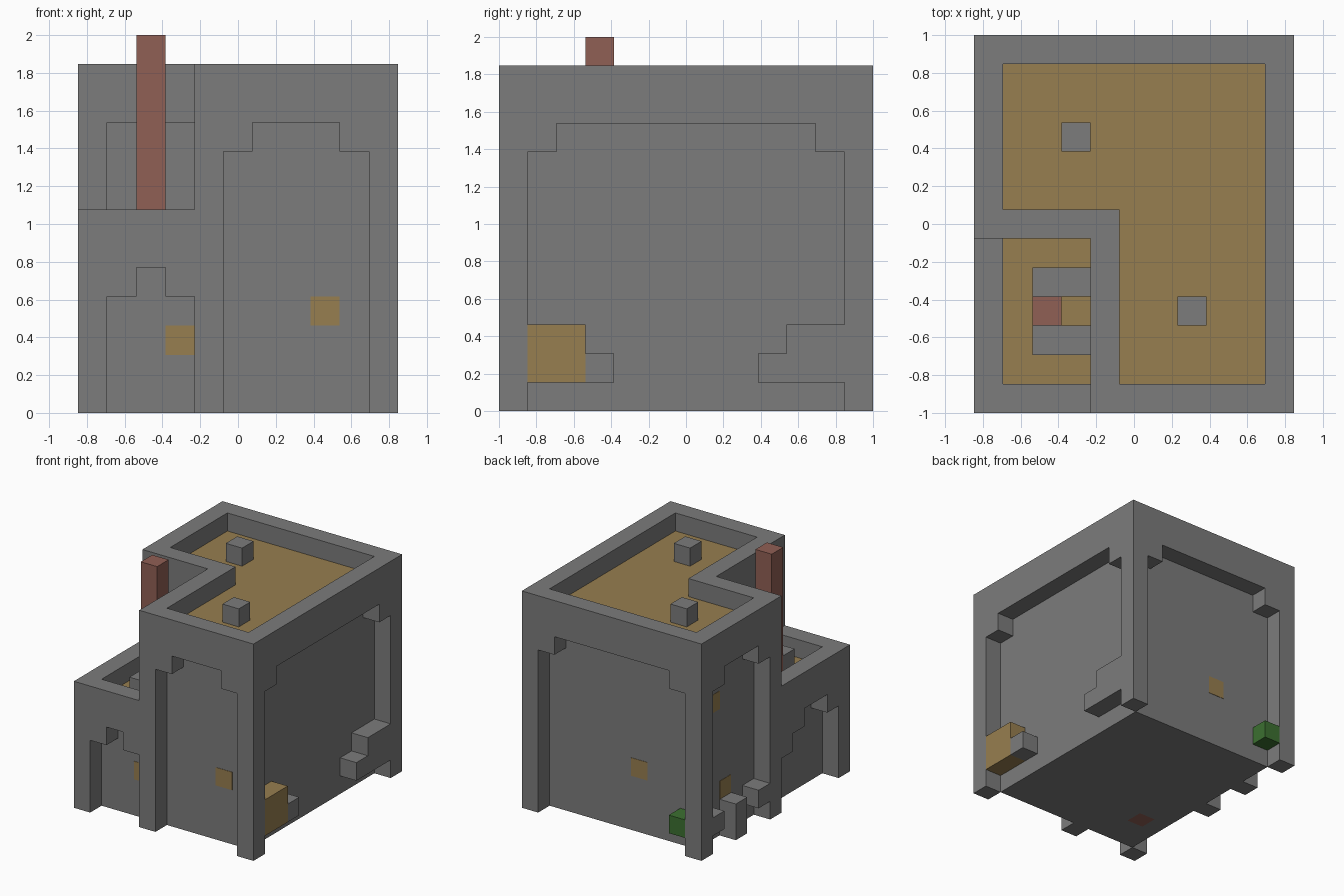
import bpy
import bmesh
from itertools import product
from mathutils import Vector

U = 2 / 13                      # edge length of one building block
ORIGIN = Vector((5.5, 6.5, 0))

cube = bpy.data.objects.get("Cube")
if cube:
    bpy.data.objects.remove(cube)


def material(name, rgb):
    m = bpy.data.materials.new(name)
    m.use_nodes = True
    m.diffuse_color = (*rgb, 1)
    m.node_tree.nodes["Principled BSDF"].inputs["Base Color"].default_value = (*rgb, 1)
    return m


STONE = material("grey stone", (0.2, 0.2, 0.2))
TIMBER = material("tan timber", (0.31, 0.21, 0.08))
BRICK = material("red brick", (0.28, 0.115, 0.09))
LEAF = material("green leaf", (0.045, 0.16, 0.03))


def cells(boxes):
    """All grid cells covered by (low corner, high corner) boxes."""
    return {c for lo, hi in boxes for c in product(*map(range, lo, hi))}


def finish(name, bm, mat):
    bmesh.ops.recalc_face_normals(bm, faces=bm.faces)
    mesh = bpy.data.meshes.new(name)
    bm.to_mesh(mesh)
    bm.free()
    mesh.materials.append(mat)
    ob = bpy.data.objects.new(name, mesh)
    bpy.context.collection.objects.link(ob)
    return ob


def blocks(name, mat, add, cut=()):
    """Outer skin of the added boxes minus the cut boxes."""
    solid = cells(add) - cells(cut)
    bm = bmesh.new()
    verts = {}

    def vert(p):
        key = tuple(p)
        if key not in verts:
            verts[key] = bm.verts.new((Vector(key) - ORIGIN) * U)
        return verts[key]

    for c in solid:
        for axis, side in product(range(3), (0, 1)):
            near = list(c)
            near[axis] += 2 * side - 1
            if tuple(near) in solid:
                continue
            a, b = (axis + 1) % 3, (axis + 2) % 3
            ring = []
            for da, db in ((0, 0), (1, 0), (1, 1), (0, 1)):
                p = list(c)
                p[axis] += side
                p[a] += da
                p[b] += db
                ring.append(vert(p))
            bm.faces.new(ring if side else ring[::-1])
    bmesh.ops.dissolve_limit(bm, angle_limit=0.01, verts=bm.verts, edges=bm.edges)
    return finish(name, bm, mat)


def plate(name, mat, cell, axis, side):
    """Thin flat panel lying on one side of a wall cell."""
    bm = bmesh.new()
    bmesh.ops.create_cube(bm, size=U)
    centre = (Vector(cell) + Vector((0.5, 0.5, 0.5)) - ORIGIN) * U
    centre[axis] += side * U / 2
    for v in bm.verts:
        v.co[axis] *= 0.04
        v.co += centre
    return finish(name, bm, mat)


def arch(axis, depth, lo, hi, top):
    """Recess one block deep with stepped upper corners."""
    def box(a, b, z):
        if axis == 0:
            return (depth, a, 0), (depth + 1, b, z)
        return (a, depth, 0), (b, depth + 1, z)
    return [box(lo, hi, top - 1), box(lo + 1, hi - 1, top)]


# Tall house: L-shaped plan with roof well and arched wall recesses
well = [((1, 7, 10), (10, 12, 12)), ((5, 1, 10), (10, 7, 12))]
upper_recess = [((1, 6, 6), (4, 7, 10)), ((4, 1, 6), (5, 6, 10))]
blocks("tall_house_walls", STONE,
       [((0, 6, 0), (11, 13, 12)), ((4, 0, 0), (11, 6, 12))],
       well + upper_recess
       + arch(1, 0, 5, 10, 10) + arch(1, 12, 1, 10, 10)
       + arch(0, 10, 1, 12, 10) + arch(0, 0, 7, 12, 10))
blocks("tall_roof_deck", TIMBER,
       [((1, 7, 10), (10, 12, 11)), ((5, 1, 10), (10, 7, 11))])

# Low wing with its own roof well and recesses
flue = ((2, 3, 0), (3, 4, 13))
blocks("low_wing_walls", STONE, [((0, 0, 0), (4, 6, 7))],
       [((1, 1, 5), (4, 6, 7)), flue]
       + arch(1, 0, 1, 4, 5)
       + [((0, 1, 0), (1, 6, 3)), ((0, 1, 0), (1, 5, 4)), ((0, 2, 0), (1, 4, 5))])
blocks("low_roof_deck", TIMBER, [((1, 1, 5), (4, 6, 6))], [flue])

# Chimney and its side supports
blocks("chimney", BRICK, [flue])
for name, y in (("front", 2), ("back", 4)):
    blocks(name + "_chimney_support", STONE, [((2, y, 6), (4, y + 1, 7))])

# Small blocks on the tall roof
for name, x, y in (("back", 3, 9), ("front", 7, 3)):
    blocks(name + "_roof_block", STONE, [((x, y, 11), (x + 1, y + 1, 12))])

# Left wall: crate, ledge and stepped corner
blocks("crate", TIMBER, [((10, 1, 1), (11, 3, 3))])
blocks("crate_ledge", STONE, [((10, 3, 1), (11, 4, 2))])
blocks("stepped_bracket", STONE,
       [((10, 9, 1), (11, 12, 2)), ((10, 10, 2), (11, 12, 3))])

# Right wall: post and two ledges
blocks("side_post", STONE, [((0, 9, 0), (1, 10, 2))])
for name, y in (("front", 7), ("back", 11)):
    blocks(name + "_side_ledge", STONE, [((0, y, 1), (1, y + 1, 2))])

# Shrub in the back recess
blocks("shrub", LEAF, [((1, 12, 1), (2, 13, 2))])

# Flat windows on the recessed walls
plate("front_window", TIMBER, (8, 1, 3), 1, -1)
plate("wing_window", TIMBER, (3, 1, 2), 1, -1)
plate("back_window", TIMBER, (4, 11, 3), 1, 1)
plate("upper_side_window", TIMBER, (1, 10, 7), 0, -1)
plate("lower_side_window", TIMBER, (1, 9, 2), 0, -1)
